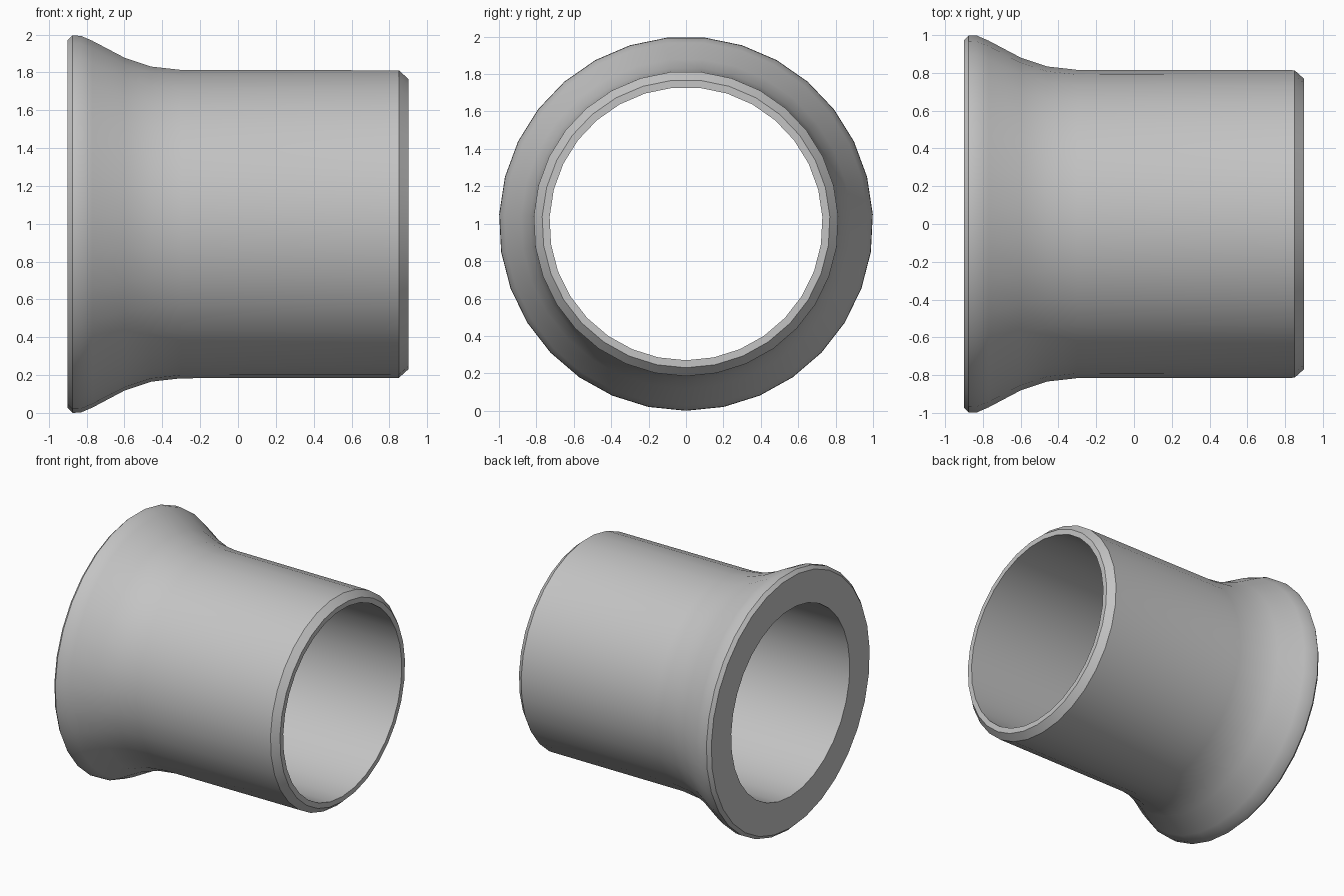
import bpy
import bmesh
import math
from mathutils import Vector

cube = bpy.data.objects.get("Cube")
if cube:
    bpy.data.objects.remove(cube, do_unlink=True)

SEGMENTS = 31
AXIS_HEIGHT = 1.0

# Closed wall section: (position along the axis, radius)
section = [
    (-0.90, 0.73),                                  # bore, flange end
    (-0.90, 0.975), (-0.875, 1.0),                  # flange face and chamfer
    (-0.83, 0.998), (-0.77, 0.972), (-0.60, 0.882),  # flared fillet
    (-0.46, 0.835), (-0.30, 0.817),
    (0.85, 0.815), (0.90, 0.77),                    # tube and end chamfer
    (0.90, 0.73),                                   # bore, tube end
]

# Plain grey metal
metal = bpy.data.materials.new("grey metal")
metal.use_nodes = True
grey = (0.55, 0.55, 0.55, 1.0)
metal.diffuse_color = grey
metal.node_tree.nodes["Principled BSDF"].inputs["Base Color"].default_value = grey

# Flanged bushing: the section turned around the x axis
bm = bmesh.new()
verts = [bm.verts.new((x, 0, -r)) for x, r in section]
edges = [bm.edges.new((a, b)) for a, b in zip(verts, verts[1:] + verts[:1])]
bmesh.ops.spin(bm, geom=verts + edges, cent=(0, 0, 0), axis=(1, 0, 0),
               angle=math.tau, steps=SEGMENTS, use_merge=True)
bmesh.ops.remove_doubles(bm, verts=bm.verts, dist=0.0005)
bmesh.ops.recalc_face_normals(bm, faces=bm.faces)
bmesh.ops.translate(bm, verts=bm.verts, vec=Vector((0, 0, AXIS_HEIGHT)))

mesh = bpy.data.meshes.new("flanged_bushing")
bm.to_mesh(mesh)
bm.free()
mesh.materials.append(metal)
bushing = bpy.data.objects.new("flanged_bushing", mesh)
bpy.context.collection.objects.link(bushing)

# Smooth round surfaces with sharp chamfer edges
bpy.ops.object.select_all(action="DESELECT")
bushing.select_set(True)
bpy.context.view_layer.objects.active = bushing
bpy.ops.object.shade_smooth_by_angle(angle=math.radians(32))
